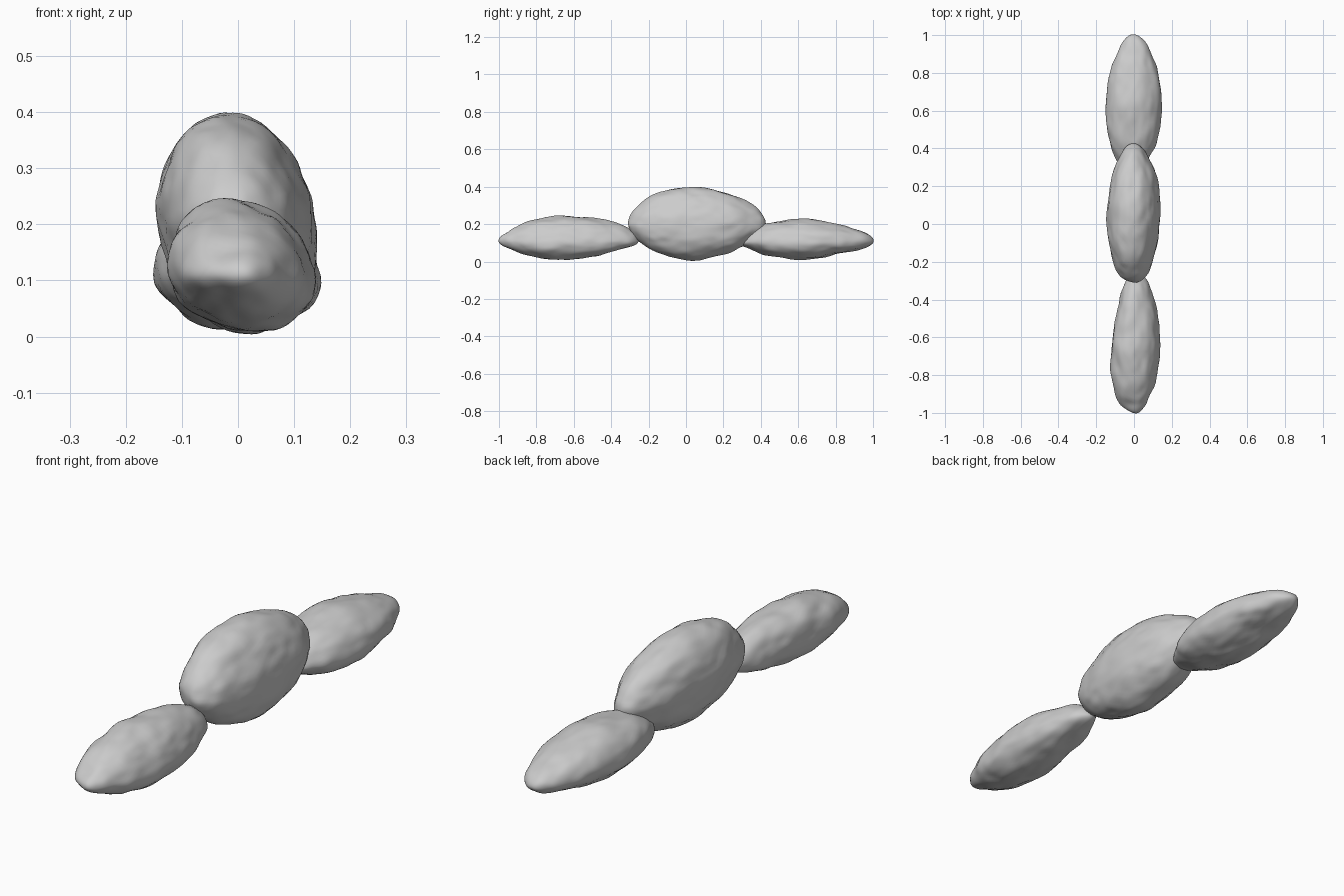
import bpy, bmesh
from mathutils import Vector, noise

if "Cube" in bpy.data.objects:
    bpy.data.objects.remove(bpy.data.objects["Cube"])


def smooth_lookup(rows, y, col):
    """Eased interpolation between profile stations, clamped at the ends."""
    if y <= rows[0][0]:
        return rows[0][col]
    for a, b in zip(rows, rows[1:]):
        if y <= b[0]:
            t = (y - a[0]) / (b[0] - a[0])
            t = t * 0.5 + 0.5 * t * t * (3 - 2 * t)
            return a[col] + (b[col] - a[col]) * t
    return rows[-1][col]


def boulder(name, y0, y1, xmid, zmid, stations, skew, seed):
    """Long rock: a sphere fitted to (y, bottom, top, left, right) stations."""
    yc, half = (y0 + y1) / 2, (y1 - y0) / 2
    rows = []
    for y, zb, zt, xl, xr in stations:
        r = (1 - ((y - yc) / half) ** 2) ** 0.5
        rows.append((y, (zmid - zb) / r, (zt - zmid) / r,
                     (xmid - xl) / r, (xr - xmid) / r))

    bm = bmesh.new()
    bmesh.ops.create_icosphere(bm, subdivisions=5, radius=1)
    offset = Vector((seed * 7.3, seed * 3.1, seed * 5.7))
    for v in bm.verts:
        u, t, w = v.co
        y = yc + half * t
        x = u * smooth_lookup(rows, y, 4 if u > 0 else 3)
        z = w * smooth_lookup(rows, y, 2 if w > 0 else 1)
        p = Vector((xmid + x - skew * z, y, zmid + z))
        # broad lumps plus fine chipped facets, stretched along the rock
        q = Vector((p.x * 13, p.y * 8, p.z * 13)) + offset
        bump = 0.007 * noise.noise(q) + 0.004 * noise.noise(q * 2.1)
        n = Vector((u, t * 0.6, w)).normalized()
        p += n * bump
        p.z = max(p.z, 0.0)
        v.co = p
    mesh = bpy.data.meshes.new(name)
    bm.to_mesh(mesh)
    bm.free()
    for f in mesh.polygons:
        f.use_smooth = True
    obj = bpy.data.objects.new(name, mesh)
    bpy.context.collection.objects.link(obj)
    return obj


# low front rock
boulder("front_rock", -1.0, -0.255, 0.01, 0.11, [
    (-0.96, 0.075, 0.155, -0.07, 0.065),
    (-0.92, 0.06, 0.182, -0.09, 0.08),
    (-0.84, 0.03, 0.215, -0.112, 0.11),
    (-0.67, 0.008, 0.245, -0.12, 0.137),
    (-0.47, 0.03, 0.228, -0.09, 0.125),
    (-0.33, 0.07, 0.188, -0.055, 0.085)], 0.15, 1)

# tall middle rock
boulder("middle_rock", -0.31, 0.425, 0.0, 0.2, [
    (-0.25, 0.11, 0.305, -0.09, 0.08),
    (-0.17, 0.055, 0.362, -0.115, 0.105),
    (0.02, 0.006, 0.4, -0.14, 0.137),
    (0.23, 0.045, 0.365, -0.12, 0.125),
    (0.365, 0.12, 0.295, -0.072, 0.07)], 0.1, 2)

# low back rock, its inner end tucked into the middle rock
boulder("back_rock", 0.265, 1.0, 0.0, 0.11, [
    (0.335, 0.07, 0.165, -0.085, 0.07),
    (0.43, 0.032, 0.205, -0.13, 0.118),
    (0.62, 0.01, 0.23, -0.15, 0.145),
    (0.82, 0.04, 0.2, -0.118, 0.123),
    (0.925, 0.063, 0.168, -0.08, 0.08)], 0.1, 3)
